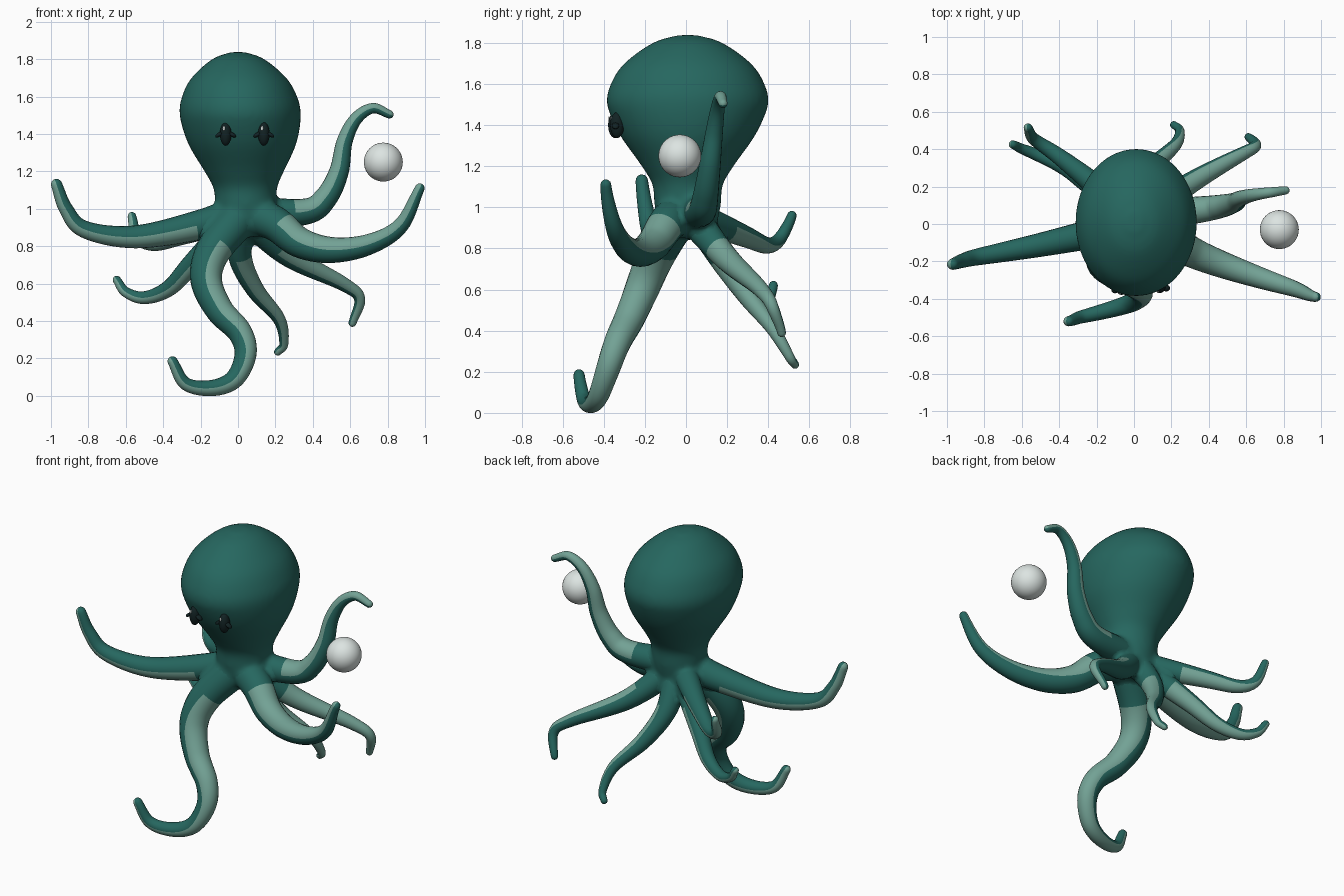
import bpy, bmesh, math
from mathutils import Vector, Matrix

if "Cube" in bpy.data.objects:
    bpy.data.objects.remove(bpy.data.objects["Cube"])


def material(name, color):
    m = bpy.data.materials.new(name)
    m.diffuse_color = (*color, 1)
    m.use_nodes = True
    m.node_tree.nodes["Principled BSDF"].inputs["Base Color"].default_value = m.diffuse_color
    return m


TEAL = material("teal skin", (0.019, 0.135, 0.115))
PALE = material("pale underside", (0.17, 0.36, 0.30))
WHITE = material("pearl white", (0.72, 0.78, 0.76))
BLACK = material("eye black", (0.006, 0.016, 0.017))
SIDES = 20


def finish(name, bm, mats):
    bmesh.ops.recalc_face_normals(bm, faces=bm.faces[:])
    for f in bm.faces:
        f.smooth = True
    me = bpy.data.meshes.new(name)
    bm.to_mesh(me)
    bm.free()
    for m in mats:
        me.materials.append(m)
    ob = bpy.data.objects.new(name, me)
    bpy.context.collection.objects.link(ob)
    return ob


def spline(pts, steps=8):
    """Catmull-Rom curve through 2D points."""
    p = [Vector(q) for q in pts]
    p = [2 * p[0] - p[1]] + p + [2 * p[-1] - p[-2]]
    out = []
    for i in range(1, len(p) - 2):
        a, b, c, d = p[i - 1:i + 3]
        for k in range(steps):
            t = k / steps
            out.append(0.5 * (2 * b + (c - a) * t + (2 * a - 5 * b + 4 * c - d) * t * t
                              + (3 * b - a - 3 * c + d) * t ** 3))
    return out + [p[-2]]


def skin(bm, rings, rule=lambda j, i: 0):
    """Bridge rings of coordinates and close both ends."""
    loops = [[bm.verts.new(c) for c in r] for r in rings]
    n = len(loops[0])
    for j in range(len(loops) - 1):
        for i in range(n):
            k = (i + 1) % n
            f = bm.faces.new((loops[j][i], loops[j][k], loops[j + 1][k], loops[j + 1][i]))
            f.material_index = rule(j, i)
    bm.faces.new(loops[0])
    bm.faces.new(loops[-1])


def tube(bm, stations, bias, painted):
    """Round-ended tube whose first side follows the sucker side."""
    c, t, r, d = stations[-1]
    caps = [(c + t * r * math.sin(a), t, r * math.cos(a), d)
            for a in map(math.radians, (25, 50, 72, 86))]
    rings = []
    for c, t, r, _ in stations + caps:
        s = t.cross(Vector((0, 1, 0))).normalized() - Vector((0, bias, 0))
        s = (s - t * s.dot(t)).normalized()
        b = t.cross(s)
        angles = [2 * math.pi * i / SIDES for i in range(SIDES)]
        rings.append([c + r * (s * math.cos(a) + b * math.sin(a)) for a in angles])

    def rule(j, i):
        on_side = math.cos(2 * math.pi * (i + 0.5) / SIDES) > 0.1
        return int(painted and on_side and (stations + caps)[j][3] > 0.22)
    skin(bm, rings, rule)


body_bm = bmesh.new()


def arm(name, front_path, y0, y1, r_root, r_tip, bias=0, bend=1.2):
    """Tapered arm from its front outline path and its start and end depth."""
    flat = spline(front_path)
    run = [0.0]
    for a, b in zip(flat, flat[1:]):
        run.append(run[-1] + (b - a).length)
    us = [d / run[-1] for d in run]
    path = [Vector((p.x, y0 + (y1 - y0) * (1 - (1 - u) ** bend), p.y)) for p, u in zip(flat, us)]
    stations, dist = [], 0.0
    for j, c in enumerate(path):
        dist += (c - path[max(j - 1, 0)]).length
        t = (path[min(j + 1, len(path) - 1)] - path[max(j - 1, 0)]).normalized()
        stations.append((c, t, r_root + (r_tip - r_root) * us[j], dist))
    bm = bmesh.new()
    tube(bm, stations, bias, True)
    finish(name, bm, (TEAL, PALE))
    tube(body_bm, [s for s in stations if s[3] < .24], bias, False)   # root fused into the body


# Eight arms
arm("left_front_arm", [(0, .98), (-.2, .915), (-.55, .85), (-.82, .89), (-.92, 1.0), (-.97, 1.13)],
    0, -.215, .092, .030)
arm("left_rear_arm", [(0, .96), (-.3, .86), (-.45, .815), (-.54, .85), (-.567, .96)],
    .03, .515, .078, .023)
arm("left_low_arm", [(0, .95), (-.24, .71), (-.37, .575), (-.5, .525), (-.6, .555), (-.648, .62)],
    .04, .425, .078, .022)
arm("front_arm", [(.03, .98), (-.13, .78), (-.17, .62), (-.1, .46), (.01, .34), (.04, .22),
                  (-.02, .09), (-.14, .042), (-.28, .065), (-.35, .185)],
    -.03, -.52, .108, .027, bend=1.3)
arm("back_arm", [(.03, .95), (.01, .75), (.09, .57), (.22, .41), (.245, .28), (.213, .235)],
    .05, .53, .078, .020, .5, 1.05)
arm("right_rear_arm", [(.05, .95), (.27, .75), (.56, .60), (.65, .52), (.612, .39)],
    .03, .465, .080, .021, .6)
arm("right_front_arm", [(.05, .98), (.2, .92), (.33, .82), (.5, .78), (.7, .81), (.87, .91), (.972, 1.11)],
    -.02, -.39, .104, .026, bend=1.4)
arm("right_raised_arm", [(.06, .98), (.36, .985), (.47, 1.06), (.54, 1.2), (.57, 1.36), (.63, 1.48),
                         (.72, 1.538), (.81, 1.505)],
    .04, .18, .088, .022, bend=1)

# Head and body: profile of height and half width, deeper than wide at the head
angles = [2 * math.pi * i / 48 for i in range(48)]
rings = []
for z, r in spline([(.85, .08), (.89, .13), (1.0, .16), (1.11, .17), (1.2, .212), (1.35, .29),
                    (1.5, .324), (1.6, .308), (1.7, .254), (1.8, .14), (1.838, .04)], 5):
    u = min(max((z - 1.1) / .4, 0), 1)
    cx = .04 - .028 * u - .012 * max(0, (z - 1.5) / .34)
    deep = 1 + .215 * u
    rings.append([(cx + r * math.cos(a), .008 + r * deep * math.sin(a), z) for a in angles])
skin(body_bm, rings)
body = finish("head_and_body", body_bm, (TEAL,))
fuse = body.modifiers.new("fuse", "REMESH")
fuse.mode = "VOXEL"
fuse.voxel_size = .014
fuse.use_smooth_shade = True
soften = body.modifiers.new("soften", "SMOOTH")
soften.factor = .5
soften.iterations = 12


def ellipsoid(name, loc, size, mat, tilt=0.0, segs=24):
    bm = bmesh.new()
    bmesh.ops.create_uvsphere(bm, u_segments=segs, v_segments=segs // 2, radius=1)
    bm.transform(Matrix.Translation(loc) @ Matrix.Rotation(tilt, 4, "Y") @ Matrix.Diagonal((*size, 1)))
    finish(name, bm, (mat,))


# Eyes with side lashes and a small glint
for side, x, y in (("left", -.066, -.345), ("right", .138, -.335)):
    ellipsoid(side + "_eye", (x, y, 1.4), (.031, .034, .063), BLACK)
    for d in (-1, 1):
        ellipsoid(side + "_eye_lash", (x + d * .035, y - .008, 1.397), (.024, .018, .011), BLACK, d * .6, 12)
    ellipsoid(side + "_eye_glint", (x - .009, y - .029, 1.43), (.007, .004, .013), WHITE, 0, 12)

# Floating ball
ellipsoid("ball", (.777, -.03, 1.25), (.104, .104, .104), WHITE, 0, 40)
